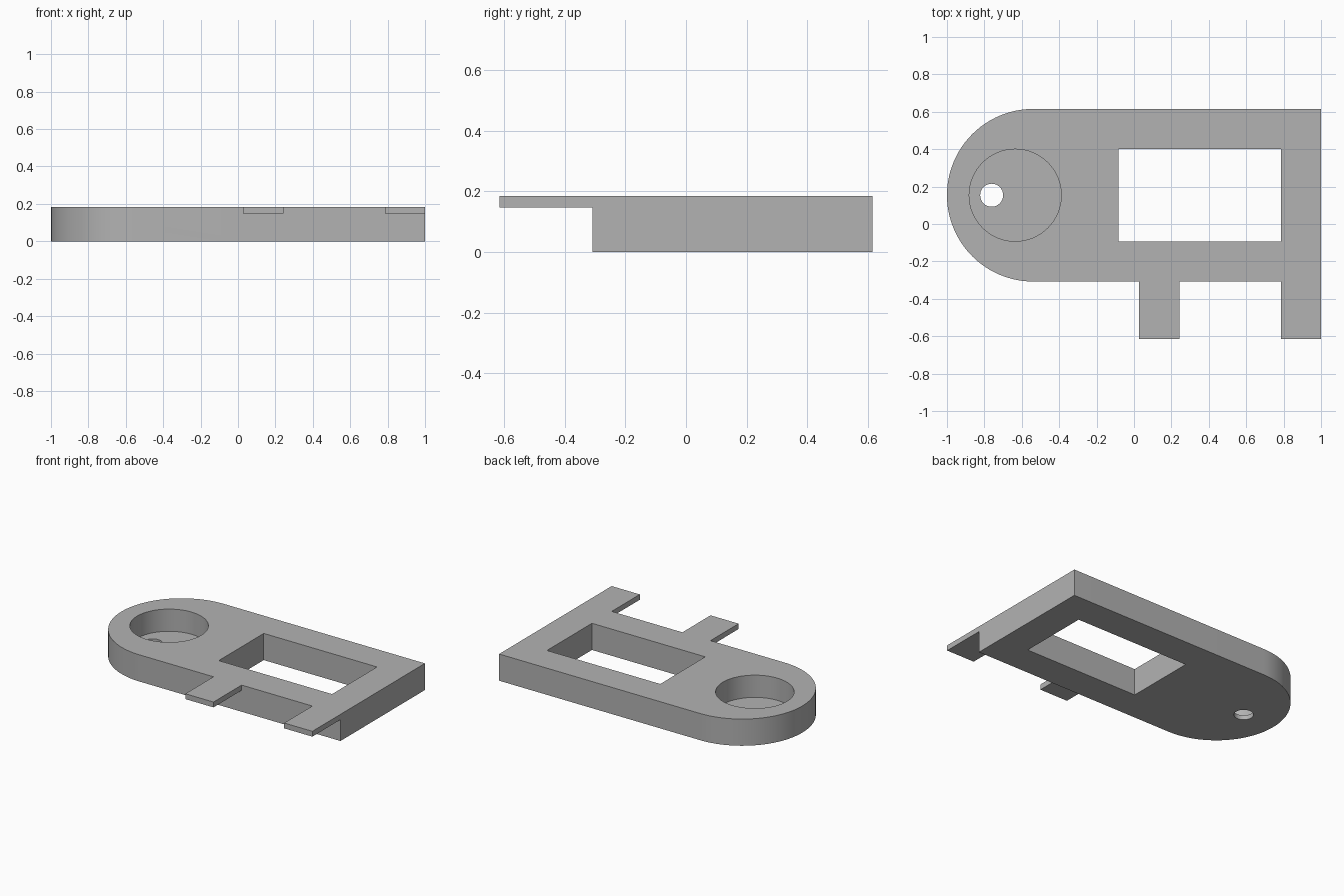
import bpy, bmesh, math

if "Cube" in bpy.data.objects:
    bpy.data.objects.remove(bpy.data.objects["Cube"], do_unlink=True)

U = 2 / 65                       # one design unit
HEIGHT = 6 * U
BACK, FRONT, TAB_END = 20 * U, -10 * U, -20 * U
MID_Y = (BACK + FRONT) / 2
RADIUS = 15 * U

grey = bpy.data.materials.new("plain grey")
grey.use_nodes = True
colour = (0.45, 0.45, 0.45, 1)
grey.diffuse_color = colour
grey.node_tree.nodes["Principled BSDF"].inputs["Base Color"].default_value = colour


def prism(name, outline, z0, z1):
    """Extrude a counter-clockwise outline from z0 to z1."""
    bm = bmesh.new()
    base = bm.faces.new([bm.verts.new((x, y, z0)) for x, y in outline])
    top = bmesh.ops.extrude_face_region(bm, geom=[base])["geom"]
    bmesh.ops.translate(bm, vec=(0, 0, z1 - z0),
                        verts=[v for v in top if isinstance(v, bmesh.types.BMVert)])
    bmesh.ops.recalc_face_normals(bm, faces=bm.faces)
    mesh = bpy.data.meshes.new(name)
    bm.to_mesh(mesh)
    bm.free()
    obj = bpy.data.objects.new(name, mesh)
    bpy.context.collection.objects.link(obj)
    mesh.materials.append(grey)
    return obj


def arc(cx, cy, r, start, end, steps):
    angles = [math.radians(start + (end - start) * i / steps) for i in range(steps + 1)]
    return [(cx + r * math.cos(a), cy + r * math.sin(a)) for a in angles]


def circle(cx, cy, r, steps):
    return arc(cx, cy, r, 0, 360, steps)[:-1]


def rectangle(x0, x1, y0, y1):
    return [(x0, y0), (x1, y0), (x1, y1), (x0, y1)]


# Plate outline: rounded left end and two tabs along the front
tab_a, tab_b, tab_c = 0.028, 0.243, 1 - 7 * U
outline = arc(RADIUS - 1, MID_Y, RADIUS, 90, 270, 48)
outline += [(tab_a, FRONT), (tab_a, TAB_END), (tab_b, TAB_END), (tab_b, FRONT),
            (tab_c, FRONT), (tab_c, TAB_END), (1, TAB_END), (1, BACK)]
plate = prism("bracket_plate", outline, 0, HEIGHT)

# Cutters: tab underside, window, round pocket and small through hole
cutters = [
    prism("tab_underside_cutter", rectangle(-1.2, 1.2, -1, FRONT), -0.1, HEIGHT - 1.2 * U),
    prism("window_cutter", rectangle(-0.083, tab_c, MID_Y - 8 * U, MID_Y + 8 * U), -0.1, 0.4),
    prism("pocket_cutter", circle(-0.635, MID_Y, 8 * U, 64), U, 0.4),
    prism("hole_cutter", circle(-0.761, MID_Y, 2 * U, 32), -0.1, 0.3),
]
for cutter in cutters:
    cutter.hide_render = True
    mod = plate.modifiers.new(cutter.name, "BOOLEAN")
    mod.operation, mod.solver, mod.object = "DIFFERENCE", "EXACT", cutter

# Apply the cuts, then drop the cutters
bpy.ops.object.select_all(action="DESELECT")
plate.select_set(True)
bpy.context.view_layer.objects.active = plate
for mod in list(plate.modifiers):
    bpy.ops.object.modifier_apply(modifier=mod.name)
for cutter in cutters:
    bpy.data.objects.remove(cutter, do_unlink=True)

bpy.ops.object.shade_smooth_by_angle(angle=math.radians(30))
